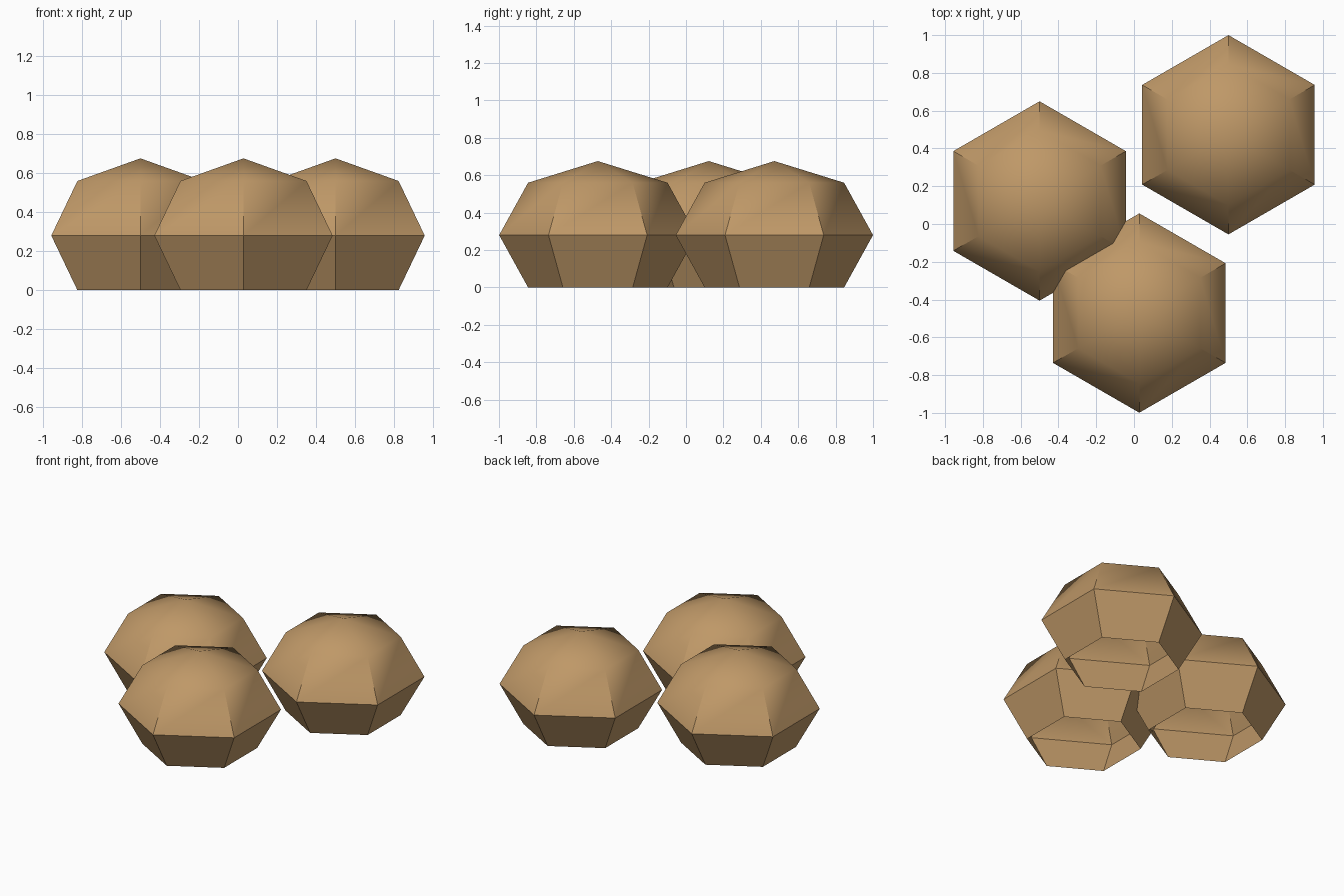
import bpy, bmesh, math

if "Cube" in bpy.data.objects:
    bpy.data.objects.remove(bpy.data.objects["Cube"])

R = 0.5275          # equator radius
SQUASH = 0.75       # vertical flattening
SIDES = 6
BASE = R * SQUASH * math.sin(math.pi / 4)   # equator height above the ground

crust = bpy.data.materials.new("bread_brown")
crust.diffuse_color = (0.52, 0.315, 0.137, 1.0)
crust.use_nodes = True
crust.node_tree.nodes["Principled BSDF"].inputs["Base Color"].default_value = crust.diffuse_color


def make_bun(name, x, y):
    """Six-sided squashed dome, open underneath."""
    bm = bmesh.new()
    rings = []
    for lat in (-45, 0, 45):
        a = math.radians(lat)
        r, z = R * math.cos(a), BASE + R * SQUASH * math.sin(a)
        rings.append([bm.verts.new((r * math.sin(t), r * math.cos(t), z))
                      for t in (math.tau * i / SIDES for i in range(SIDES))])
    apex = bm.verts.new((0, 0, BASE + R * SQUASH))
    for i in range(SIDES):
        j = (i + 1) % SIDES
        for lo, hi in zip(rings, rings[1:]):
            bm.faces.new((lo[j], lo[i], hi[i], hi[j]))
        bm.faces.new((rings[-1][j], rings[-1][i], apex))
    mesh = bpy.data.meshes.new(name)
    bm.to_mesh(mesh)
    bm.free()
    mesh.materials.append(crust)
    bun = bpy.data.objects.new(name, mesh)
    bun.location = (x, y, 0)
    bpy.context.collection.objects.link(bun)
    # rounded crown, crisp equator and side edges
    bpy.ops.object.select_all(action='DESELECT')
    bun.select_set(True)
    bpy.context.view_layer.objects.active = bun
    bpy.ops.object.shade_smooth_by_angle(angle=math.radians(48))


make_bun("bun_left", -0.50, 0.122)
make_bun("bun_right", 0.50, 0.4725)
make_bun("bun_front", 0.028, -0.4715)
